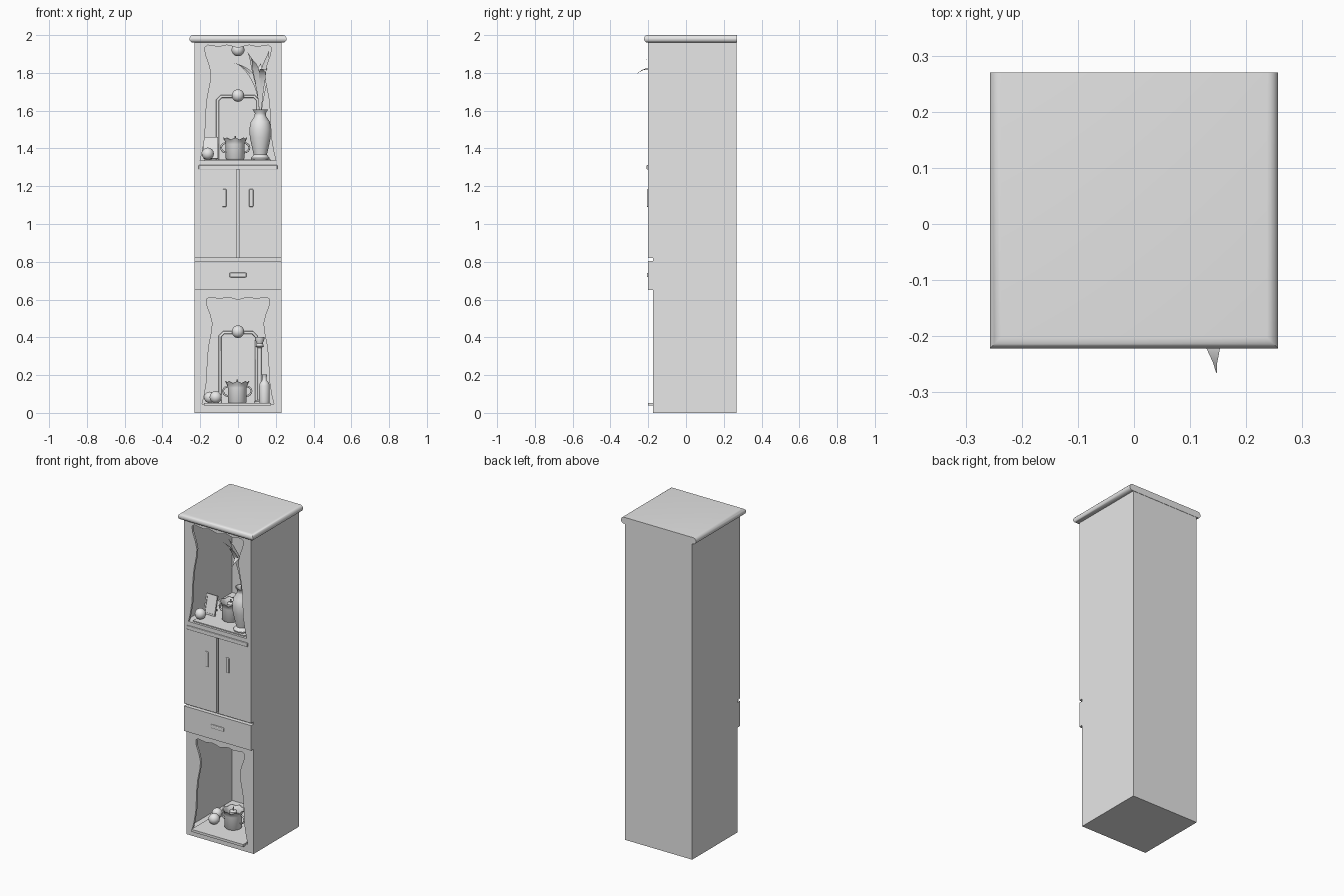
import bpy, bmesh, math
from mathutils import Vector, Matrix

old = bpy.data.objects.get("Cube")
if old:
    bpy.data.objects.remove(old)

grey = bpy.data.materials.new("plain_grey")
grey.use_nodes = True
grey.diffuse_color = (0.8, 0.8, 0.8, 1)
grey.node_tree.nodes["Principled BSDF"].inputs["Base Color"].default_value = (0.8, 0.8, 0.8, 1)


def activate(ob):
    bpy.ops.object.select_all(action='DESELECT')
    ob.select_set(True)
    bpy.context.view_layer.objects.active = ob


def finish(name, bm, smooth=False):
    bmesh.ops.recalc_face_normals(bm, faces=bm.faces)
    me = bpy.data.meshes.new(name)
    bm.to_mesh(me)
    bm.free()
    me.materials.append(grey)
    ob = bpy.data.objects.new(name, me)
    bpy.context.collection.objects.link(ob)
    if smooth:
        activate(ob)
        bpy.ops.object.shade_smooth_by_angle(angle=math.radians(40))
    return ob


def box(name, lo, hi, bevel=0, turn=None):
    lo, hi = Vector(lo), Vector(hi)
    bm = bmesh.new()
    bmesh.ops.create_cube(bm, size=1, matrix=Matrix.Diagonal((hi - lo).to_4d()))
    if bevel:
        bmesh.ops.bevel(bm, geom=bm.edges[:], offset=bevel, segments=2, profile=0.5, affect='EDGES')
    if turn:
        bmesh.ops.transform(bm, matrix=turn, verts=bm.verts)
    bmesh.ops.translate(bm, vec=(lo + hi) / 2, verts=bm.verts)
    return finish(name, bm)


def prism(name, points, offset):
    bm = bmesh.new()
    face = bm.faces.new([bm.verts.new(p) for p in points])
    new = bmesh.ops.extrude_face_region(bm, geom=[face])["geom"]
    bmesh.ops.translate(bm, vec=offset, verts=[v for v in new if isinstance(v, bmesh.types.BMVert)])
    return finish(name, bm)


def cut(ob, cutter):
    mod = ob.modifiers.new("cut", 'BOOLEAN')
    mod.operation = 'DIFFERENCE'
    mod.solver = 'EXACT'
    mod.object = cutter
    activate(ob)
    bpy.ops.object.modifier_apply(modifier=mod.name)
    bpy.data.objects.remove(cutter)


def lathe(name, profile, at, ripple=0):
    # profile of (radius, height); ripple makes the widest rim wavy
    n = 32
    top = max(z for r, z in profile)
    bm = bmesh.new()
    rings = []
    for r, z in profile:
        ring = []
        for i in range(n):
            a = math.tau * i / n
            dz = ripple * math.cos(8 * a) if z == top else 0
            ring.append(bm.verts.new((r * math.cos(a), r * math.sin(a), z + dz)))
        rings.append(ring)
    for a, b in zip(rings, rings[1:]):
        for i in range(n):
            j = (i + 1) % n
            bm.faces.new((a[i], a[j], b[j], b[i]))
    bm.faces.new(rings[0])
    bm.faces.new(rings[-1])
    bmesh.ops.translate(bm, vec=at, verts=bm.verts)
    return finish(name, bm, True)


def ball(name, r, at):
    bm = bmesh.new()
    bmesh.ops.create_uvsphere(bm, u_segments=24, v_segments=14, radius=r)
    bmesh.ops.translate(bm, vec=at, verts=bm.verts)
    return finish(name, bm, True)


def tube(name, points, r):
    cu = bpy.data.curves.new(name, 'CURVE')
    cu.dimensions = '3D'
    cu.bevel_depth = r
    cu.bevel_resolution = 2
    cu.use_fill_caps = True
    sp = cu.splines.new('POLY')
    sp.points.add(len(points) - 1)
    for p, c in zip(sp.points, points):
        p.co = (*c, 1)
    cu.materials.append(grey)
    ob = bpy.data.objects.new(name, cu)
    bpy.context.collection.objects.link(ob)
    activate(ob)
    bpy.ops.object.convert(target='MESH')
    return ob


# Cabinet body: stepped side outline
side = [(-.175, 0), (-.175, .65), (-.2, .65), (-.2, .805), (-.175, .805), (-.175, .82),
        (-.2, .82), (-.2, 1.965), (.268, 1.965), (.268, 0)]
body = prism("cabinet_body", [(-.23, y, z) for y, z in side], (.46, 0, 0))

# Hollow niches with wavy openings: (half width, height fraction)
wave = [(1, 0), (.94, .08), (.88, .2), (.86, .32), (.85, .42), (.81, .55), (.73, .68),
        (.71, .76), (.77, .84), (.86, .92), (.88, .98), (.8, 1), (.5, .985), (.3, 1), (.15, .99)]
for low, high, front, half in ((.045, .61, -.175, .19), (1.335, 1.945, -.2, .2)):
    cut(body, box("hollow", (-.222, front + .014, low), (.222, .26, high + .012)))
    right = [(w * half, t) for w, t in wave]
    outline = right + [(0, .975)] + [(-x, t) for x, t in reversed(right)]
    cut(body, prism("opening", [(x, front - .05, low + .002 + t * (high - low)) for x, t in outline],
                    (0, .1, 0)))
cut(body, box("door_gap", (-.009, -.25, .822), (.007, -.18, 1.288)))

# Cornice with rounded front and sides
bm = bmesh.new()
bmesh.ops.create_cube(bm, size=1, matrix=Matrix.Translation((0, .024, 1.98)) @ Matrix.Diagonal((.514, .492, .04, 1)))
round_edges = [e for e in bm.edges if abs(e.verts[0].co.z - e.verts[1].co.z) < .01
               and not all(v.co.y > .2 for v in e.verts)]
bmesh.ops.bevel(bm, geom=round_edges, offset=.0195, segments=5, profile=.5, affect='EDGES')
finish("cornice", bm, True)

# Ledge, handles and trays
box("ledge", (-.208, -.208, 1.288), (.208, -.19, 1.312), .004)
for name, x in (("right_door_handle", -.072), ("left_door_handle", .07)):
    box(name, (x - .011, -.207, 1.09), (x + .011, -.19, 1.185), .005)
box("drawer_handle", (-.045, -.207, .718), (.045, -.19, .742), .005)
box("lower_tray", (-.18, -.2, .038), (.175, .2, .053))
box("upper_tray", (-.18, -.185, 1.33), (.175, .2, 1.342))

# Back arches with globe lamps
for name, z0, z1, x0, x1 in (("lower", .05, .425, -.095, .097), ("upper", 1.34, 1.675, -.108, .105)):
    tube(name + "_arch", [(x0, .25, z0), (x0, .25, z1 - .02), (x0 + .02, .25, z1),
                          (x1 - .02, .25, z1), (x1, .25, z1 - .02), (x1, .25, z0)], .008)
    ball(name + "_globe_lamp", .033, (0, .225, z1 + .005))
ball("ceiling_lamp", .034, (0, .03, 1.922))

# Two-handled cups with candles
cup = [(.045, 0), (.05, .006), (.05, .08), (.054, .095), (.064, .11), (.058, .11), (.046, .09), (.044, .07)]
for name, x, y, z in (("lower", -.004, -.04, .053), ("upper", -.015, -.05, 1.342)):
    lathe(name + "_cup", cup, (x, y, z), .005)
    for s in (-1, 1):
        arc = [math.pi * i / 8 - math.pi / 2 for i in range(9)]
        tube(name + "_cup_handle", [(x + s * (.048 + .027 * math.cos(a)), y, z + .062 + .025 * math.sin(a))
                                    for a in arc], .005)
    lathe(name + "_candle", [(.022, .06), (.022, .1), (.004, .105), (.003, .125)], (x, y, z))

# Ornament balls
ball("upper_ball", .032, (-.16, -.14, 1.372))
ball("lower_ball_front", .032, (-.118, -.065, .083))
ball("lower_ball_back", .03, (-.15, .01, .082))

# Picture frame, leaning back
lean = Matrix.Rotation(-.25, 4, 'X')
frame = box("picture_frame", (-.182, -.066, 1.343), (-.106, -.054, 1.462), 0, lean)
cut(frame, box("frame_recess", (-.173, -.08, 1.355), (-.115, -.0625, 1.45), 0, lean))
tube("frame_stand", [(-.144, -.05, 1.41), (-.144, .0, 1.342)], .004)

# Bottle and tall candlestick
lathe("bottle", [(.026, 0), (.028, .01), (.028, .09), (.024, .105), (.012, .12), (.012, .14), (.015, .15)],
      (.14, -.02, .053))
lathe("candlestick", [(.03, 0), (.03, .008), (.011, .015), (.011, .29), (.022, .3), (.016, .315),
                      (.024, .335), (.024, .35)], (.115, .08, .053))

# Vase
vase_at = Vector((.118, -.125, 1.337))
lathe("vase", [(.048, 0), (.05, .012), (.035, .03), (.042, .06), (.055, .12), (.058, .165), (.05, .205),
               (.03, .235), (.029, .25), (.042, .27), (.036, .27), (.022, .25), (.022, .2)], vase_at)


# Leaves: folded ribbons along a bending path
def leaf(name, bend, tip, width):
    start = vase_at + Vector((0, 0, .2))
    bend, tip = Vector(bend), Vector(tip)
    across = Vector((tip - start)).cross(Vector((0, 1, .4))).normalized()
    across = Vector((abs(across.x) + .5, across.y * .5, across.z * .6)).normalized()
    bm = bmesh.new()
    rows = []
    n = 14
    for i in range(n + 1):
        t = i / n
        p = start * (1 - t) ** 2 + bend * 2 * t * (1 - t) + tip * t * t
        w = width * (.12 + .88 * math.sin(math.pi * t ** 1.6)) * (1 - t ** 6) + .0004
        dip = Vector((0, .25 * w, -.25 * w))
        rows.append([bm.verts.new(q) for q in (p - across * w, p + dip, p + across * w)])
    for a, b in zip(rows, rows[1:]):
        for k in (0, 1):
            bm.faces.new((a[k], a[k + 1], b[k + 1], b[k]))
    finish(name, bm, True)


leaf("leaf_left", (.13, -.12, 1.83), (-.035, -.13, 1.855), .02)
leaf("leaf_mid_left", (.13, -.13, 1.77), (.05, -.17, 1.91), .02)
leaf("leaf_right", (.12, -.1, 1.75), (.165, -.12, 1.92), .024)
leaf("leaf_front", (.13, -.13, 1.92), (.147, -.266, 1.79), .022)
leaf("leaf_front_left", (.11, -.14, 1.84), (.07, -.212, 1.875), .018)
leaf("leaf_back", (.11, -.05, 1.8), (.12, .02, 1.85), .02)
